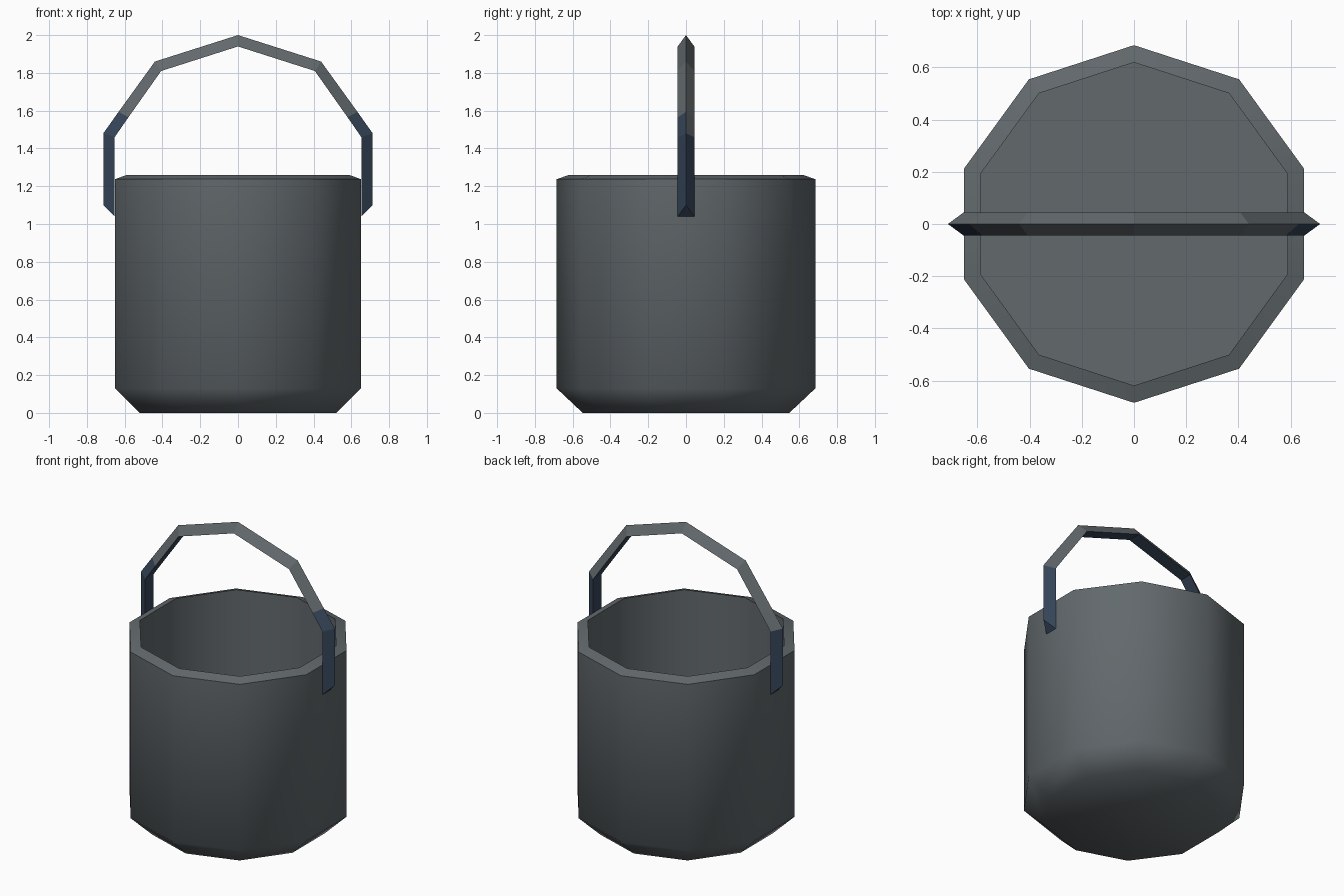
import bpy, bmesh, math

if "Cube" in bpy.data.objects:
    bpy.data.objects.remove(bpy.data.objects["Cube"])


def material(name, rgb):
    m = bpy.data.materials.new(name)
    m.diffuse_color = (*rgb, 1)
    m.use_nodes = True
    m.node_tree.nodes["Principled BSDF"].inputs["Base Color"].default_value = m.diffuse_color
    return m


iron = material("iron_grey", (0.122, 0.141, 0.150))
blue = material("dark_blue", (0.036, 0.059, 0.098))


def loft(name, rings, mats, closed_caps=True):
    """Skin a list of equal-length point rings and cap both ends."""
    bm = bmesh.new()
    loops = [[bm.verts.new(p) for p in ring] for ring in rings]
    n = len(loops[0])
    for a, b in zip(loops, loops[1:]):
        for i in range(n):
            j = (i + 1) % n
            bm.faces.new((a[i], a[j], b[j], b[i]))
    bm.faces.new(loops[0][::-1])
    bm.faces.new(loops[-1])
    bmesh.ops.recalc_face_normals(bm, faces=bm.faces)
    me = bpy.data.meshes.new(name)
    bm.to_mesh(me)
    bm.free()
    for m in mats:
        me.materials.append(m)
    ob = bpy.data.objects.new(name, me)
    bpy.context.collection.objects.link(ob)
    return ob


# Bucket: ten-sided wall, chamfered foot, sloped rim, hollow inside
profile = [(0.547, 0), (0.685, 0.13), (0.685, 1.237), (0.619, 1.26), (0.619, 0.12)]
SIDES = 10


def decagon(r, z):
    return [(r * math.cos(math.pi / 2 + math.tau * i / SIDES),
             r * math.sin(math.pi / 2 + math.tau * i / SIDES), z) for i in range(SIDES)]


bucket = loft("bucket", [decagon(r, z) for r, z in profile], [iron])
bpy.context.view_layer.objects.active = bucket
bucket.select_set(True)
bpy.ops.object.shade_smooth_by_angle(angle=math.radians(50))
bucket.select_set(False)

# Handle: triangular bar, ridge outwards; (ridge x, ridge z, inner x, inner z)
half = [(0.713, 1.10, 0.653, 1.04), (0.713, 1.48, 0.653, 1.46),
        (0.632, 1.594, 0.580, 1.565), (0.44, 1.86, 0.407, 1.81)]
path = half + [(0, 2.0, 0, 1.94)] + [(-a, b, -c, d) for a, b, c, d in reversed(half)]
W = 0.044
handle = loft("handle", [[(a, 0, b), (c, W, d), (c, -W, d)] for a, b, c, d in path],
              [iron, blue])

# Blue ends and underside; the front colour runs a little higher than the back
for f in handle.data.polygons:
    inner = abs(f.normal.y) < 0.1
    limit = 1.6 if f.normal.y < 0 else 1.5
    f.material_index = 1 if inner or f.center.z < limit else 0
